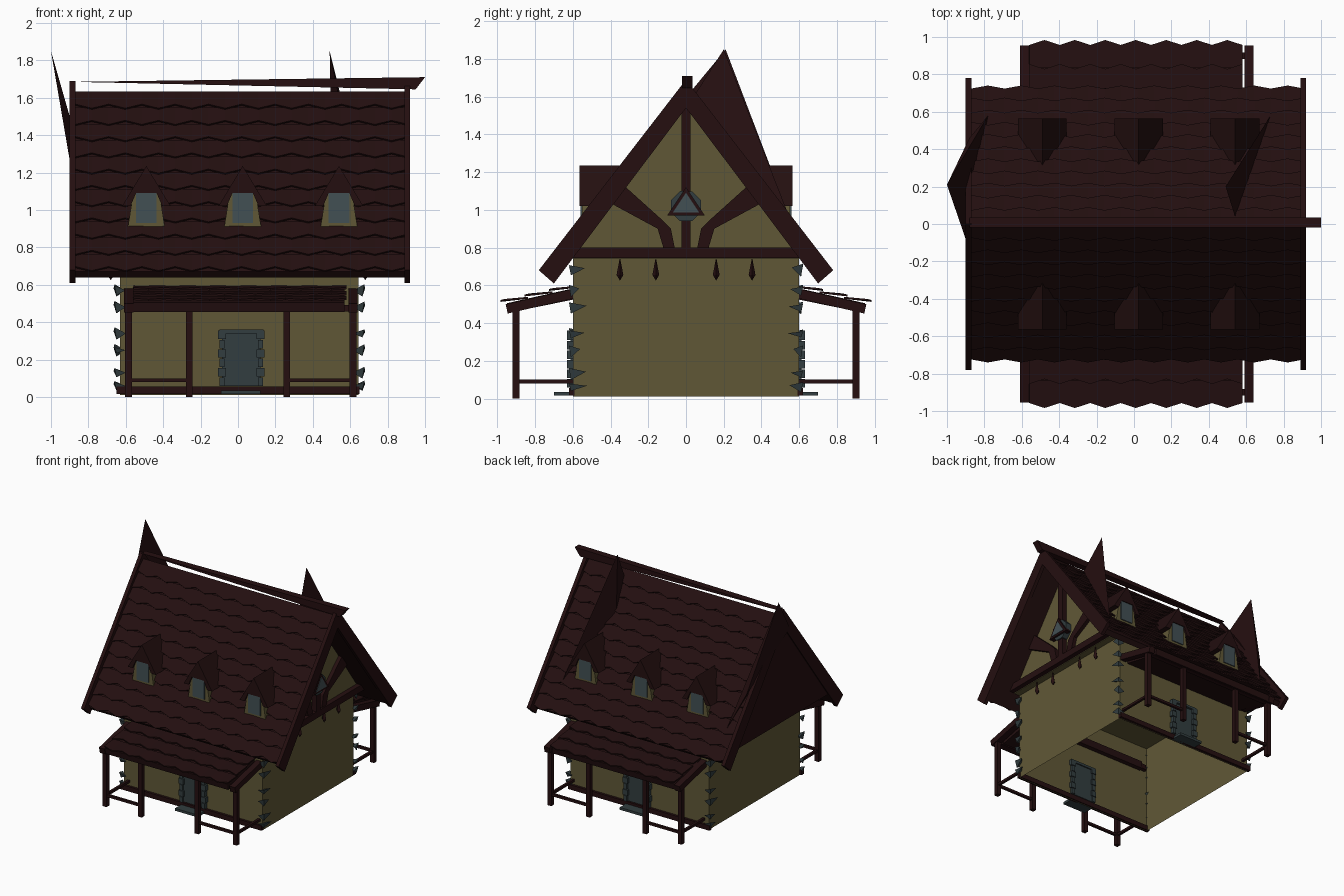
import bpy, bmesh, math, random
from mathutils import Vector

random.seed(4)
cube = bpy.data.objects.get("Cube")
if cube:
    bpy.data.objects.remove(cube, do_unlink=True)


def material(name, r, g, b):
    m = bpy.data.materials.new(name)
    m.use_nodes = True
    m.diffuse_color = (r, g, b, 1)
    bsdf = next(n for n in m.node_tree.nodes if n.type == 'BSDF_PRINCIPLED')
    bsdf.inputs["Base Color"].default_value = (r, g, b, 1)
    bsdf.inputs["Roughness"].default_value = 0.9
    return m


TILE = material("dark red roof tile", 0.017, 0.0047, 0.005)
WOOD = material("dark red timber", 0.018, 0.0045, 0.005)
PLASTER = material("olive plaster", 0.118, 0.097, 0.037)
STONE = material("blue grey stone", 0.032, 0.047, 0.05)
GLASS = material("grey window glass", 0.055, 0.08, 0.088)


def build(name, verts, faces, mat, recalc=True):
    bm = bmesh.new()
    vs = [bm.verts.new(v) for v in verts]
    for f in faces:
        bm.faces.new([vs[i] for i in f])
    if recalc:
        bmesh.ops.recalc_face_normals(bm, faces=bm.faces[:])
    me = bpy.data.meshes.new(name)
    bm.to_mesh(me)
    bm.free()
    me.materials.append(mat)
    ob = bpy.data.objects.new(name, me)
    bpy.context.scene.collection.objects.link(ob)
    return ob


def prism(name, profile, axis, lo, hi, mat):
    """Extrude a 2D outline along x (outline in y,z) or along y (outline in x,z)."""
    n = len(profile)

    def at(p, d):
        return (d, p[0], p[1]) if axis == 'x' else (p[0], d, p[1])
    verts = [at(p, lo) for p in profile] + [at(p, hi) for p in profile]
    faces = [range(n), range(n, 2 * n)]
    faces += [(i, (i + 1) % n, n + (i + 1) % n, n + i) for i in range(n)]
    return build(name, verts, faces, mat)


def box(name, x0, x1, y0, y1, z0, z1, mat):
    return prism(name, [(x0, z0), (x1, z0), (x1, z1), (x0, z1)], 'y', y0, y1, mat)


def beam(name, a, b, w, mat=WOOD):
    """Square bar between two points."""
    a, b = Vector(a), Vector(b)
    d = (b - a).normalized()
    side = d.cross(Vector((0, 0, 1)))
    side = side.normalized() if side.length > 0.01 else Vector((1, 0, 0))
    up = side.cross(d)
    ring = [(side * i + up * j) * w / 2 for i, j in ((-1, -1), (1, -1), (1, 1), (-1, 1))]
    faces = [(0, 1, 2, 3), (4, 5, 6, 7)] + [(i, (i + 1) % 4, 4 + (i + 1) % 4, 4 + i) for i in range(4)]
    return build(name, [a + r for r in ring] + [b + r for r in ring], faces, mat)


def tile_rows(name, x0, x1, top, bottom, rows, teeth, s):
    """Overlapping rows of pointed tiles down a slope on side s."""
    top, bottom = Vector((0, s * top[0], top[1])), Vector((0, s * bottom[0], bottom[1]))
    d = bottom - top
    out = Vector((0, -d.z * s, abs(d.y))).normalized()
    down = d.normalized()
    verts, faces = [], []
    for r in range(rows):
        base = len(verts)
        for k in range(2 * teeth + 1):
            x = Vector((x0 + (x1 - x0) * k / (2 * teeth), 0, 0))
            point = down * (0.015 if (k + r) % 2 else -0.012)
            verts.append(x + top + d * (r / rows))
            verts.append(x + top + d * ((r + 1) / rows) + point + out * 0.016 * Vector((0, s, 1)).normalized().length)
        for k in range(2 * teeth):
            i = base + 2 * k
            faces.append((i, i + 1, i + 3, i + 2))
    ob = build(name, verts, faces, TILE)
    mod = ob.modifiers.new("thickness", 'SOLIDIFY')
    mod.thickness, mod.offset = 0.01, 0
    return ob


# Open-bottomed house body and the overhanging attic block
walls = box("walls", -0.63, 0.645, -0.6, 0.6, 0.01, 0.75, PLASTER)
bm = bmesh.new()
bm.from_mesh(walls.data)
bm.faces.ensure_lookup_table()
bmesh.ops.delete(bm, geom=[min(bm.faces, key=lambda f: f.calc_center_median().z)], context='FACES_ONLY')
bm.to_mesh(walls.data)
bm.free()
prism("attic_gable", [(-0.6, 0.74), (0.6, 0.74), (0, 1.57)], 'x', -0.69, 0.7, PLASTER)

# Main roof
prism("roof_deck", [(0, 1.62), (0.71, 0.67), (0.68, 0.64), (0, 1.56), (-0.68, 0.64), (-0.71, 0.67)],
      'x', -0.87, 0.9, TILE)
barge = [(0, 1.69), (0.78, 0.68), (0.7, 0.61), (0, 1.54), (-0.7, 0.61), (-0.78, 0.68)]
prism("right_bargeboard", barge, 'x', 0.89, 0.92, WOOD)
prism("left_bargeboard", barge, 'x', -0.9, -0.87, WOOD)
prism("left_gable_boarding", [(-0.6, 0.75), (0.6, 0.75), (0, 1.56)], 'x', -0.89, -0.87, WOOD)
prism("ridge_pole", [(-0.88, 1.685), (1.0, 1.71), (0.95, 1.645)], 'y', -0.02, 0.035, WOOD)

# Jutting splinters on the back slope
tetra = [(0, 1, 2), (0, 1, 3), (0, 2, 3), (1, 2, 3)]
build("left_splinter", [(-1, 0.21, 1.85), (-0.9, -0.08, 1.5), (-0.88, 0.46, 1.15), (-0.78, 0.58, 0.88)], tetra, WOOD)
build("right_splinter", [(0.49, 0.2, 1.85), (0.54, 0.04, 1.6), (0.5, 0.2, 1.38), (0.73, 0.58, 0.88)], tetra, WOOD)

# Gable framing and round window
for s, side in ((1, "right"), (-1, "left")):
    lo, hi = sorted((s * 0.69, s * 0.74))
    box(side + "_gable_tie_beam", lo, hi, -0.63, 0.63, 0.745, 0.8, WOOD)
    box(side + "_gable_king_post", lo, hi, -0.025, 0.025, 0.78, 1.6, WOOD)
    for m in (1, -1):
        brace = [(0.06, 0.8), (0.12, 0.8), (0.15, 0.9), (0.39, 1.03), (0.33, 1.13), (0.13, 0.95), (0.08, 0.9)]
        prism(side + "_gable_brace", [(m * y, z) for y, z in brace], 'x', lo, hi - 0.01, WOOD)
        for y in (0.16, 0.35):
            c = Vector((s * 0.68, m * y, 0))
            ring = [c + Vector((i * 0.02, j * 0.018, 0.655)) for i, j in ((1, 0), (0, 1), (-1, 0), (0, -1))]
            verts = ring + [c + Vector((0, 0, 0.75)), c + Vector((0, 0, 0.625))]
            build(side + "_pendant", verts,
                  [(i, (i + 1) % 4, k) for i in range(4) for k in (4, 5)], WOOD)
    disc = [(0.085 * math.cos(a * math.pi / 4 + 0.39), 1.02 + 0.085 * math.sin(a * math.pi / 4 + 0.39)) for a in range(8)]
    prism(side + "_round_window", disc, 'x', lo, hi + 0.01, STONE)
    lo, hi = sorted((s * 0.72, s * 0.765))
    prism(side + "_window_hood", [(-0.1, 0.97), (0.1, 0.97), (0, 1.12)], 'x', lo, hi, WOOD)
    prism(side + "_window_pane", [(-0.07, 0.985), (0.07, 0.985), (0, 1.09)], 'x', lo - 0.004, hi + 0.004, GLASS)

# Everything repeated on the front and the back
for s, side in ((-1, "front"), (1, "back")):
    def span(a, b):
        return sorted((s * a, s * b))

    tile_rows(side + "_roof_tiles", -0.87, 0.91, (0, 1.63), (0.715, 0.675), 11, 10, s)

    # Dormers
    for cx in (-0.49, 0.025, 0.54):
        lo, hi = span(0.3, 0.55)
        prism(side + "_dormer_wall", [(cx - 0.1, 0.9), (cx + 0.1, 0.9), (cx + 0.07, 1.09), (cx - 0.07, 1.09)],
              'y', lo, hi, PLASTER)
        lo, hi = span(0.5, 0.558)
        box(side + "_dormer_window", cx - 0.055, cx + 0.055, lo, hi, 0.93, 1.09, GLASS)
        lo, hi = span(0.28, 0.565)
        hood = [(-0.13, 1.02), (-0.085, 1.02), (-0.055, 1.09), (0.055, 1.09), (0.085, 1.02), (0.13, 1.02), (0, 1.235)]
        prism(side + "_dormer_roof", [(cx + x, z) for x, z in hood], 'y', lo, hi, TILE)

    # Porch roof
    slab = [(0.57, 0.59), (0.95, 0.505), (0.94, 0.455), (0.57, 0.53)]
    prism(side + "_porch_roof", [(s * y, z) for y, z in slab], 'x', -0.56, 0.57, TILE)
    tile_rows(side + "_porch_tiles", -0.56, 0.58, (0.58, 0.592), (0.965, 0.505), 3, 7, s)

    # Porch frame
    posts = (-0.585, -0.26, 0.26, 0.615)
    for x in posts:
        beam(side + "_porch_post", (x, s * 0.9, 0), (x, s * 0.9, 0.49), 0.036)
    beam(side + "_porch_lintel", (-0.6, s * 0.9, 0.475), (0.63, s * 0.9, 0.475), 0.035)
    for x in (posts[0], posts[3]):
        beam(side + "_porch_rafter", (x, s * 0.95, 0.475), (x, s * 0.58, 0.56), 0.05)
        beam(side + "_porch_side_rail", (x, s * 0.9, 0.09), (x, s * 0.6, 0.09), 0.02)
    for a, b in ((0, 1), (2, 3)):
        beam(side + "_porch_rail", (posts[a], s * 0.9, 0.09), (posts[b], s * 0.9, 0.09), 0.02)

    # Sill, door and step
    lo, hi = span(0.59, 0.62)
    box(side + "_sill", -0.65, 0.65, lo, hi, 0.015, 0.055, WOOD)
    lo, hi = span(0.59, 0.612)
    box(side + "_door", -0.085, 0.12, lo, hi, 0.06, 0.35, STONE)
    lo, hi = span(0.58, 0.63)
    for x in (-0.085, 0.12):
        for k in range(6):
            w = 0.014 + 0.008 * (k % 2)
            box(side + "_door_jamb_stone", x - w, x + w, lo, hi, 0.06 + k * 0.05, 0.105 + k * 0.05, STONE)
    box(side + "_door_lintel", -0.1, 0.135, lo, hi, 0.34, 0.36, STONE)
    lo, hi = span(0.6, 0.7)
    box(side + "_door_step", -0.09, 0.12, lo, hi, 0.015, 0.035, STONE)

    # Broken quoin stones at the corners
    for cx, sx in ((-0.63, -1), (0.645, 1)):
        for z in (0.06, 0.13, 0.25, 0.34, 0.48, 0.57, 0.68):
            h = random.uniform(0.015, 0.035)
            reach = random.uniform(0.03, 0.08)
            c = Vector((cx, s * 0.6, z))
            build(side + "_quoin", [c + Vector((sx * 0.03, s * 0.02, h)), c + Vector((sx * 0.035, -s * reach, h * 0.4)),
                                    c + Vector((-sx * 0.03, s * 0.015, 0)), c + Vector((sx * 0.02, s * 0.01, -h))],
                  tetra, STONE)
